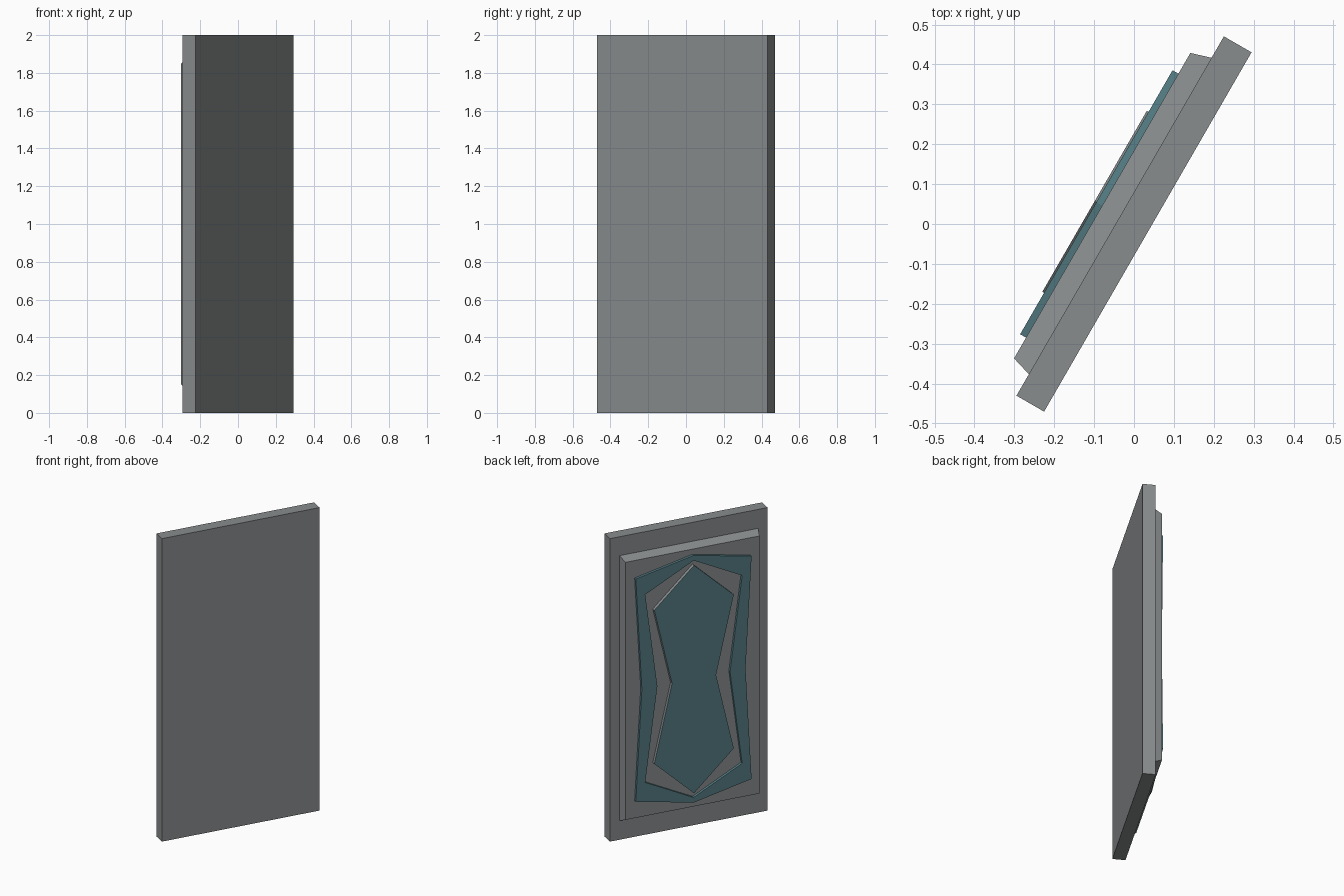
import bpy
import bmesh
from math import radians
from mathutils import Matrix

cube = bpy.data.objects.get("Cube")
if cube:
    bpy.data.objects.remove(cube)


def material(name, rgb):
    mat = bpy.data.materials.new(name)
    mat.use_nodes = True
    colour = (*rgb, 1)
    mat.diffuse_color = colour
    mat.node_tree.nodes["Principled BSDF"].inputs["Base Color"].default_value = colour
    return mat


grey = material("steel grey", (0.25, 0.265, 0.27))
teal = material("dark teal", (0.09, 0.207, 0.235))

# Local frame: x along the width, y outward from the decorated side, z up
TURN = Matrix.Rotation(radians(60), 4, "Z") @ Matrix.Translation((0, 0, 1))


def build(name, mat, loops, closed_ring=False):
    """Bridge successive loops of (x, y, z); cap the ends, or join last to first."""
    bm = bmesh.new()
    rows = [[bm.verts.new(p) for p in loop] for loop in loops]
    pairs = list(zip(rows, rows[1:]))
    if closed_ring:
        pairs.append((rows[-1], rows[0]))
    else:
        bm.faces.new(rows[0])
        bm.faces.new(rows[-1])
    for a, b in pairs:
        for i in range(len(a)):
            j = (i + 1) % len(a)
            bm.faces.new((a[i], a[j], b[j], b[i]))
    bmesh.ops.recalc_face_normals(bm, faces=bm.faces)
    mesh = bpy.data.meshes.new(name)
    bm.to_mesh(mesh)
    bm.free()
    mesh.materials.append(mat)
    obj = bpy.data.objects.new(name, mesh)
    obj.matrix_world = TURN
    bpy.context.collection.objects.link(obj)
    return obj


def rectangle(w, h, depth):
    return [(x, depth, z) for x, z in ((-w, -h), (w, -h), (w, h), (-w, h))]


def hourglass(peak, shoulder_w, shoulder_h, waist, depth):
    """Pointed outline with a pinched waist, mirrored in both directions."""
    right = [(0, peak), (shoulder_w, shoulder_h), (waist, 0), (shoulder_w, -shoulder_h)]
    outline = right + [(-x, -z) for x, z in right]
    return [(x, depth, z) for x, z in outline]


# Main slab
build("door_slab", grey, [rectangle(0.52, 1, -0.04), rectangle(0.52, 1, 0.04)])

# Raised panel with sloping edges
build("raised_panel", grey,
      [rectangle(0.458, 0.875, 0.04), rectangle(0.442, 0.85, 0.092)])

# Outer decorative frame
OUTER = (0.816, 0.382, 0.735, 0.342)
INNER = (0.782, 0.32, 0.62, 0.24)
build("decorative_frame", teal,
      [hourglass(*OUTER, 0.091), hourglass(*OUTER, 0.109),
       hourglass(*INNER, 0.109), hourglass(*INNER, 0.091)], closed_ring=True)

# Central inlay, with grey sides and a teal face
CENTRE = (0.752, 0.262, 0.507, 0.145)
inlay = build("central_inlay", grey,
              [hourglass(*CENTRE, 0.091), hourglass(*CENTRE, 0.114)])
inlay.data.materials.append(teal)
for face in inlay.data.polygons:
    if face.normal.y > 0.9:
        face.material_index = 1
